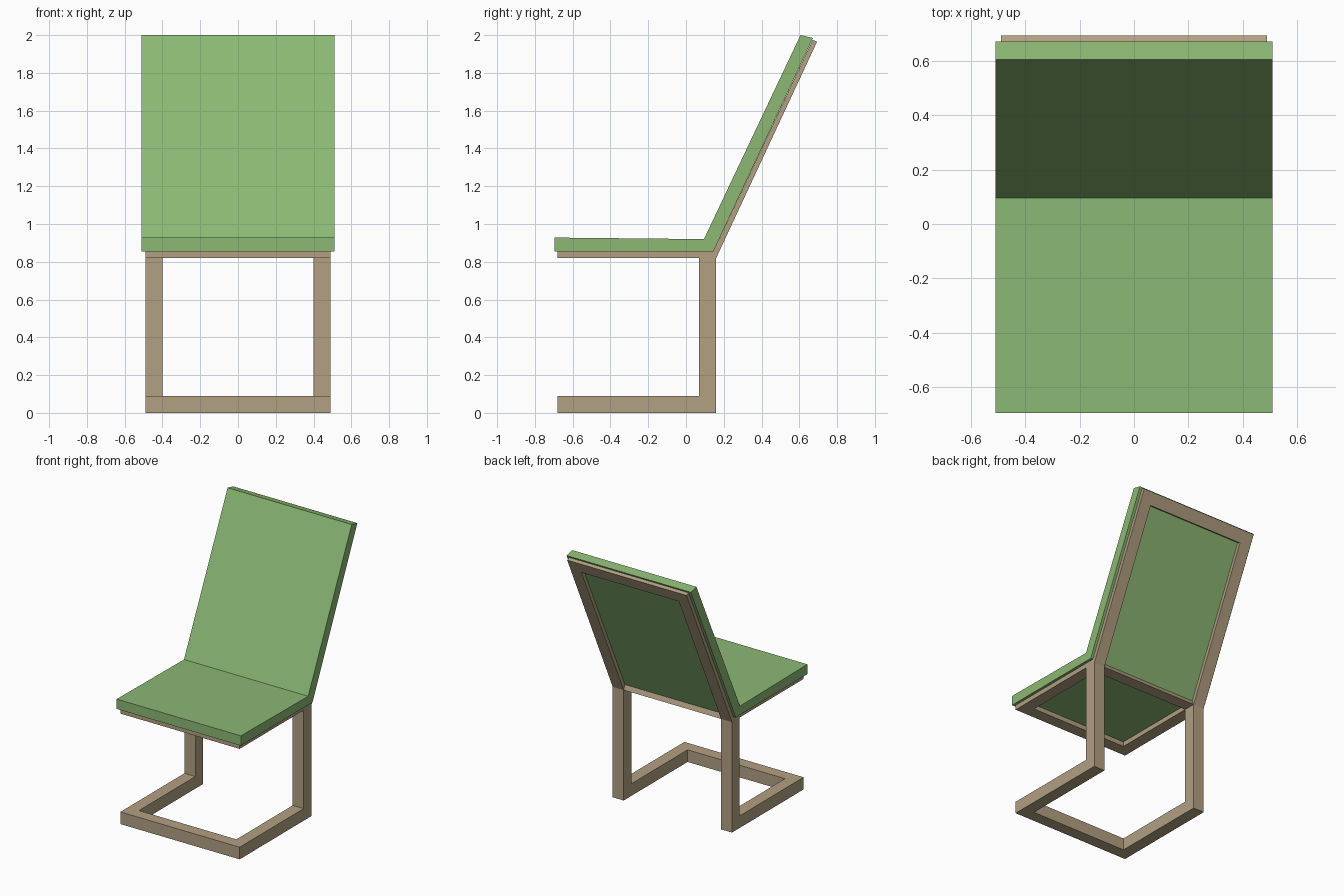
import bpy, bmesh

if "Cube" in bpy.data.objects:
    bpy.data.objects.remove(bpy.data.objects["Cube"])


def material(name, rgb):
    m = bpy.data.materials.new(name)
    m.diffuse_color = (*rgb, 1)
    m.use_nodes = True
    m.node_tree.nodes["Principled BSDF"].inputs["Base Color"].default_value = m.diffuse_color
    return m


green = material("green upholstery", (0.262, 0.479, 0.174))
tan = material("tan wood", (0.445, 0.352, 0.223))


def loft(name, poly, place, mat):
    """Solid between two copies of a 2D outline; place(a, b, k) gives the 3D point, k = 0 or 1."""
    bm = bmesh.new()
    rings = [[bm.verts.new(place(a, b, k)) for a, b in poly] for k in (0, 1)]
    bm.faces.new(rings[0][::-1])
    bm.faces.new(rings[1])
    n = len(poly)
    for i in range(n):
        j = (i + 1) % n
        bm.faces.new((rings[0][i], rings[0][j], rings[1][j], rings[1][i]))
    bmesh.ops.recalc_face_normals(bm, faces=bm.faces)
    me = bpy.data.meshes.new(name)
    bm.to_mesh(me)
    bm.free()
    me.materials.append(mat)
    ob = bpy.data.objects.new(name, me)
    bpy.context.collection.objects.link(ob)
    return ob


def u_shape(closed, inner, opened, w=0.49, t=0.09):
    """U outline, closed at one end."""
    i = w - t
    return [(-w, closed), (w, closed), (w, opened), (i, opened),
            (i, inner), (-i, inner), (-i, opened), (-w, opened)]


def rect(a0, a1, b0, b1):
    return [(a0, b0), (a1, b0), (a1, b1), (a0, b1)]


def upright(z0, z1):
    return lambda x, y, k: (x, y, (z0, z1)[k])


# Floor base, open at the rear
loft("floor_base", u_shape(-0.68, -0.59, 0.16), upright(0, 0.09), tan)

# Rear legs
for side, x in (("left", -0.49), ("right", 0.40)):
    loft(side + "_leg", rect(x, x + 0.09, 0.07, 0.16), upright(0.09, 0.82), tan)


# Seat frame: U plus a rear bar whose back edge follows the backrest slope
def seat_place(x, y, k):
    if y > 0.15 and k:
        y = 0.145
    return (x, y, (0.82, 0.855)[k])


loft("seat_frame", u_shape(-0.68, -0.59, 0.16), seat_place, tan)
loft("seat_rear_bar", rect(-0.40, 0.40, 0.07, 0.16), seat_place, tan)


# Backrest frame, an upside-down U along the slope
def back_place(x, t, k):
    if k:
        return (x, 0.16 + 0.534 * t, 0.82 + 1.145 * t)
    return (x, 0.145 + 0.525 * t, 0.855 + 1.12 * t)


loft("backrest_frame", u_shape(1.0, 0.927, 0.0), back_place, tan)

# Seat and backrest cushion as one bent slab
profile = [(-0.695, 0.855), (0.145, 0.855), (0.672, 1.985),
           (0.606, 2.0), (0.095, 0.92), (-0.695, 0.928)]
loft("cushion", profile, lambda y, z, k: ((-0.51, 0.51)[k], y, z), green)
